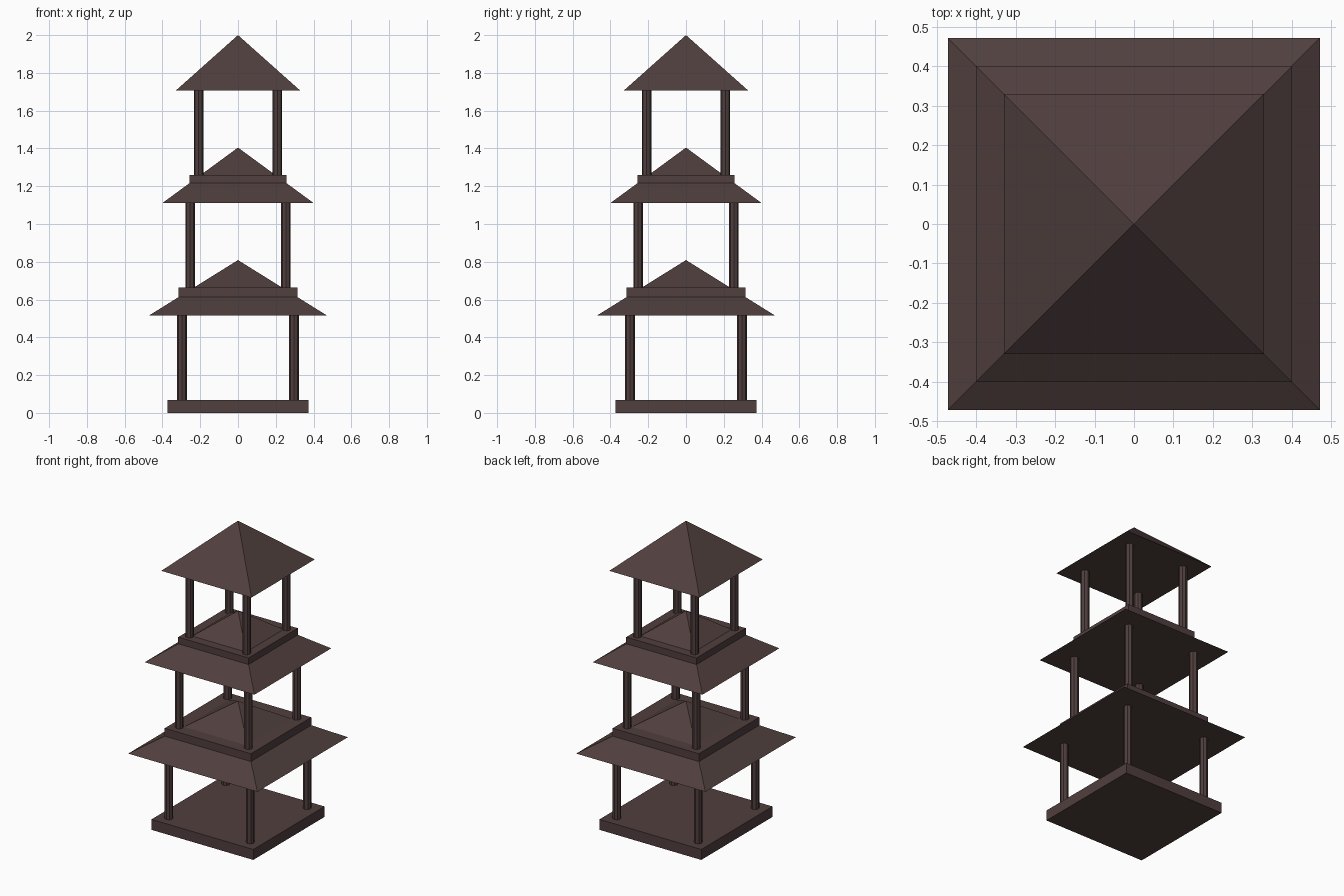
import bpy
import math

if "Cube" in bpy.data.objects:
    bpy.data.objects.remove(bpy.data.objects["Cube"])

wood = bpy.data.materials.new("dark brown wood")
wood.diffuse_color = (0.08, 0.05, 0.048, 1)
wood.use_nodes = True
wood.node_tree.nodes["Principled BSDF"].inputs["Base Color"].default_value = wood.diffuse_color


def finish(name):
    ob = bpy.context.object
    ob.name = name
    ob.data.materials.append(wood)
    return ob


def slab(name, half, z0, z1):
    bpy.ops.mesh.primitive_cube_add(size=1, location=(0, 0, (z0 + z1) / 2))
    ob = finish(name)
    ob.scale = (2 * half, 2 * half, z1 - z0)


def pillar(name, x, y, r, z0, z1):
    bpy.ops.mesh.primitive_cylinder_add(vertices=8, radius=r, depth=z1 - z0,
                                        location=(x, y, (z0 + z1) / 2))
    finish(name)


def roof(name, half, z0, z1):
    # Four-sided pyramid with its sides square to the axes
    bpy.ops.mesh.primitive_cone_add(vertices=4, radius1=half * math.sqrt(2), radius2=0,
                                    depth=z1 - z0, location=(0, 0, (z0 + z1) / 2),
                                    rotation=(0, 0, math.pi / 4))
    finish(name)


# Three storeys, each smaller: floor half width, pillar offset, roof half width
tiers = [(0.372, 0.297, 0.472), (0.315, 0.253, 0.401), (0.257, 0.208, 0.33)]
STEP = 0.5955

for i, (floor, post, eave) in enumerate(tiers):
    z = i * STEP
    n = i + 1
    slab(f"floor_{n}", floor, z, z + 0.069)
    for sx, side in ((-1, "left"), (1, "right")):
        for sy, end in ((-1, "front"), (1, "back")):
            pillar(f"pillar_{n}_{end}_{side}", sx * post, sy * post, 0.026,
                   z + 0.06, z + 0.52)
    roof(f"roof_{n}", eave, z + 0.515, z + 0.809)
